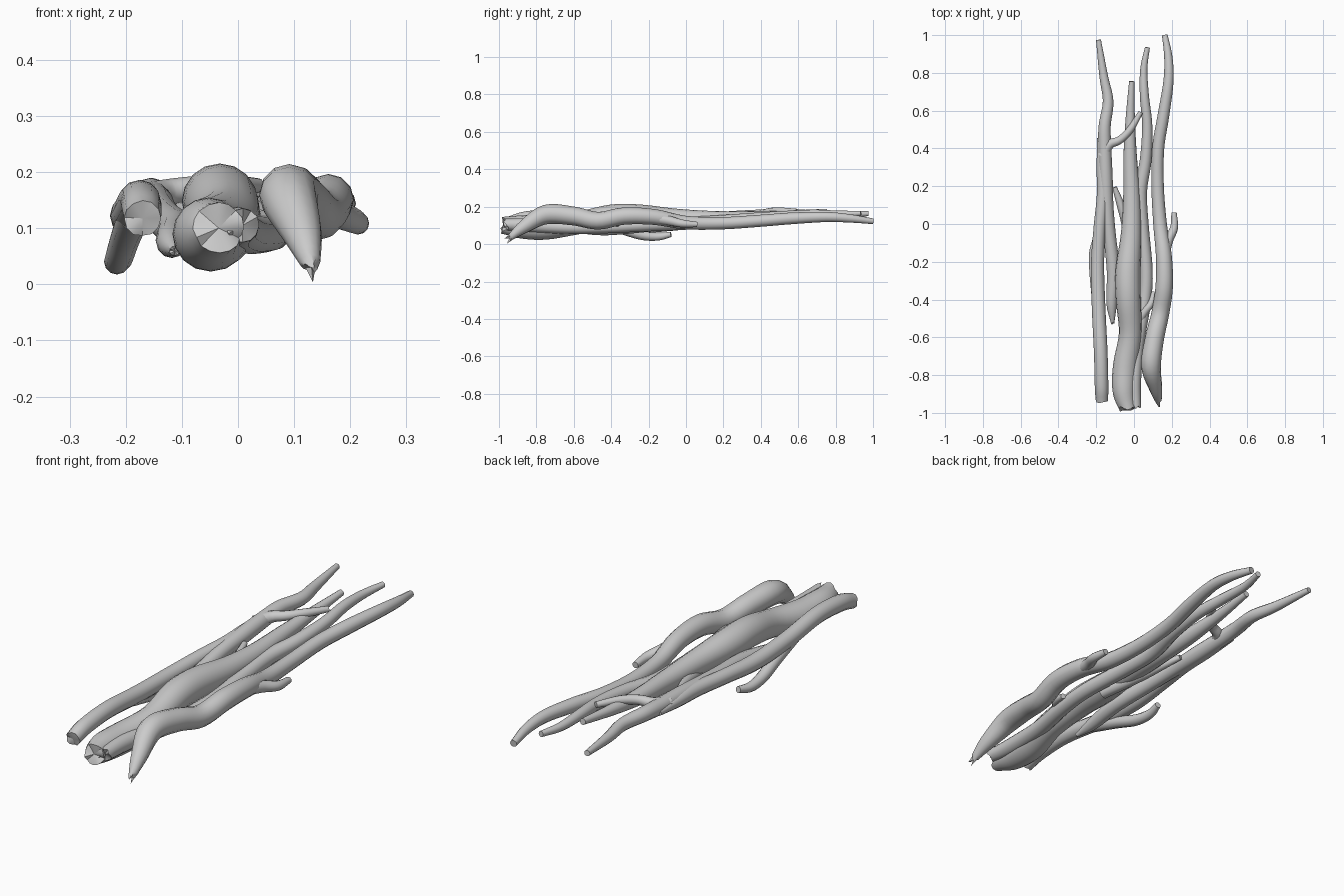
import bpy, bmesh, math, random
from mathutils import Vector

random.seed(4)


def catmull(a, b, c, d, t):
    return 0.5 * (2*b + (c - a)*t + (2*a - 5*b + 4*c - d)*t*t + (3*b - a - 3*c + d)*t**3)


def branch(name, pts, sides=12, steps=5, broken=0.0):
    """Tapered tube through (x, y, z, radius) points; 'broken' splinters the front end."""
    p = [Vector(q) for q in pts]
    p = [2*p[0] - p[1]] + p + [2*p[-1] - p[-2]]
    path = []
    for i in range(1, len(p) - 2):
        for s in range(steps):
            path.append(catmull(p[i-1], p[i], p[i+1], p[i+2], s / steps))
    path.append(p[-2])
    bm = bmesh.new()
    rings = []
    for i, q in enumerate(path):
        tan = (path[min(i+1, len(path)-1)].xyz - path[max(i-1, 0)].xyz).normalized()
        u = tan.cross(Vector((0, 0, 1))).normalized()
        v = u.cross(tan)
        ring = []
        for k in range(sides):
            a = 2 * math.pi * k / sides
            co = q.xyz + (u*math.cos(a) + v*math.sin(a)) * max(q.w, 0.004)
            if i == 0 and broken:
                co += tan * random.uniform(-broken, broken)
            ring.append(bm.verts.new(co))
        rings.append(ring)
    for r0, r1 in zip(rings, rings[1:]):
        for k in range(sides):
            n = (k + 1) % sides
            bm.faces.new((r0[k], r0[n], r1[n], r1[k]))
    for ring in (rings[0], rings[-1]):
        c = bm.verts.new(sum((w.co for w in ring), Vector()) / sides)
        for k in range(sides):
            bm.faces.new((ring[k], ring[(k+1) % sides], c))
    bmesh.ops.recalc_face_normals(bm, faces=bm.faces)
    me = bpy.data.meshes.new(name)
    bm.to_mesh(me)
    bm.free()
    ob = bpy.data.objects.new(name, me)
    bpy.context.collection.objects.link(ob)
    bpy.ops.object.select_all(action='DESELECT')
    ob.select_set(True)
    bpy.context.view_layer.objects.active = ob
    bpy.ops.object.shade_smooth_by_angle(angle=math.radians(40))
    return ob


# Thick central branch
branch("centre_branch", [
    (-0.035, -0.975, 0.10, 0.045), (-0.052, -0.88, 0.092, 0.062), (-0.045, -0.75, 0.09, 0.066),
    (-0.02, -0.58, 0.112, 0.06), (-0.03, -0.40, 0.145, 0.066), (-0.032, -0.25, 0.146, 0.066),
    (-0.015, -0.05, 0.135, 0.054), (-0.012, 0.15, 0.132, 0.045), (-0.02, 0.35, 0.14, 0.036),
    (-0.02, 0.55, 0.155, 0.025), (-0.012, 0.755, 0.175, 0.014)], sides=16, broken=0.015)

# Right branch, splintered to a point at the front
branch("right_branch", [
    (0.132, -0.95, 0.027, 0.014), (0.115, -0.87, 0.09, 0.035), (0.09, -0.75, 0.158, 0.052),
    (0.11, -0.60, 0.15, 0.05), (0.14, -0.47, 0.125, 0.047), (0.16, -0.33, 0.15, 0.046),
    (0.158, -0.17, 0.145, 0.042), (0.138, 0.0, 0.115, 0.036), (0.125, 0.2, 0.112, 0.033),
    (0.128, 0.4, 0.125, 0.032), (0.155, 0.57, 0.138, 0.031), (0.182, 0.75, 0.145, 0.027),
    (0.182, 0.88, 0.137, 0.022), (0.163, 1.0, 0.122, 0.015)], broken=0.025)
branch("right_twig", [
    (0.155, -0.18, 0.14, 0.03), (0.18, -0.09, 0.125, 0.026), (0.212, -0.02, 0.11, 0.021),
    (0.212, 0.06, 0.105, 0.014)])

# Slim branch running under the centre branch to the back
branch("inner_branch", [
    (0.008, -0.965, 0.105, 0.030), (0.0, -0.82, 0.10, 0.038), (0.02, -0.62, 0.09, 0.036),
    (0.055, -0.42, 0.092, 0.034), (0.065, -0.25, 0.10, 0.034), (0.045, -0.02, 0.11, 0.034),
    (0.035, 0.17, 0.12, 0.034), (0.062, 0.34, 0.135, 0.031), (0.07, 0.52, 0.15, 0.027),
    (0.055, 0.68, 0.16, 0.024), (0.052, 0.82, 0.16, 0.019), (0.071, 0.935, 0.165, 0.013)],
    broken=0.02)
branch("inner_twig", [
    (0.02, -0.52, 0.10, 0.025), (0.06, -0.46, 0.115, 0.02), (0.09, -0.42, 0.115, 0.018),
    (0.105, -0.36, 0.105, 0.012)])
branch("crossing_twig", [
    (0.01, -0.2, 0.09, 0.03), (-0.04, 0.0, 0.105, 0.026), (-0.07, 0.1, 0.12, 0.021),
    (-0.103, 0.195, 0.135, 0.012)])

# Left branch with a blunt front end
branch("left_branch", [
    (-0.17, -0.935, 0.118, 0.033), (-0.172, -0.85, 0.14, 0.036), (-0.176, -0.68, 0.15, 0.036),
    (-0.187, -0.45, 0.13, 0.036), (-0.193, -0.22, 0.122, 0.035), (-0.182, -0.02, 0.13, 0.032),
    (-0.165, 0.15, 0.135, 0.032), (-0.17, 0.3, 0.14, 0.028), (-0.182, 0.455, 0.145, 0.013)],
    broken=0.008)
branch("left_low_twig", [
    (-0.185, -0.5, 0.125, 0.03), (-0.2, -0.36, 0.085, 0.027), (-0.212, -0.24, 0.048, 0.025),
    (-0.216, -0.15, 0.04, 0.021), (-0.205, -0.08, 0.052, 0.014)])

# Forked branch at the back left
branch("back_left_branch", [
    (-0.113, -0.525, 0.06, 0.009), (-0.118, -0.42, 0.075, 0.028), (-0.11, -0.25, 0.095, 0.034),
    (-0.13, -0.05, 0.115, 0.033), (-0.143, 0.1, 0.13, 0.034), (-0.15, 0.25, 0.14, 0.037),
    (-0.155, 0.4, 0.15, 0.035), (-0.155, 0.52, 0.158, 0.032), (-0.137, 0.65, 0.155, 0.028),
    (-0.16, 0.78, 0.155, 0.023), (-0.188, 0.975, 0.163, 0.013)], broken=0.01)
branch("back_left_fork", [
    (-0.165, 0.36, 0.15, 0.03), (-0.13, 0.42, 0.162, 0.025), (-0.075, 0.445, 0.172, 0.021),
    (-0.02, 0.50, 0.177, 0.019), (0.036, 0.592, 0.176, 0.013)])
